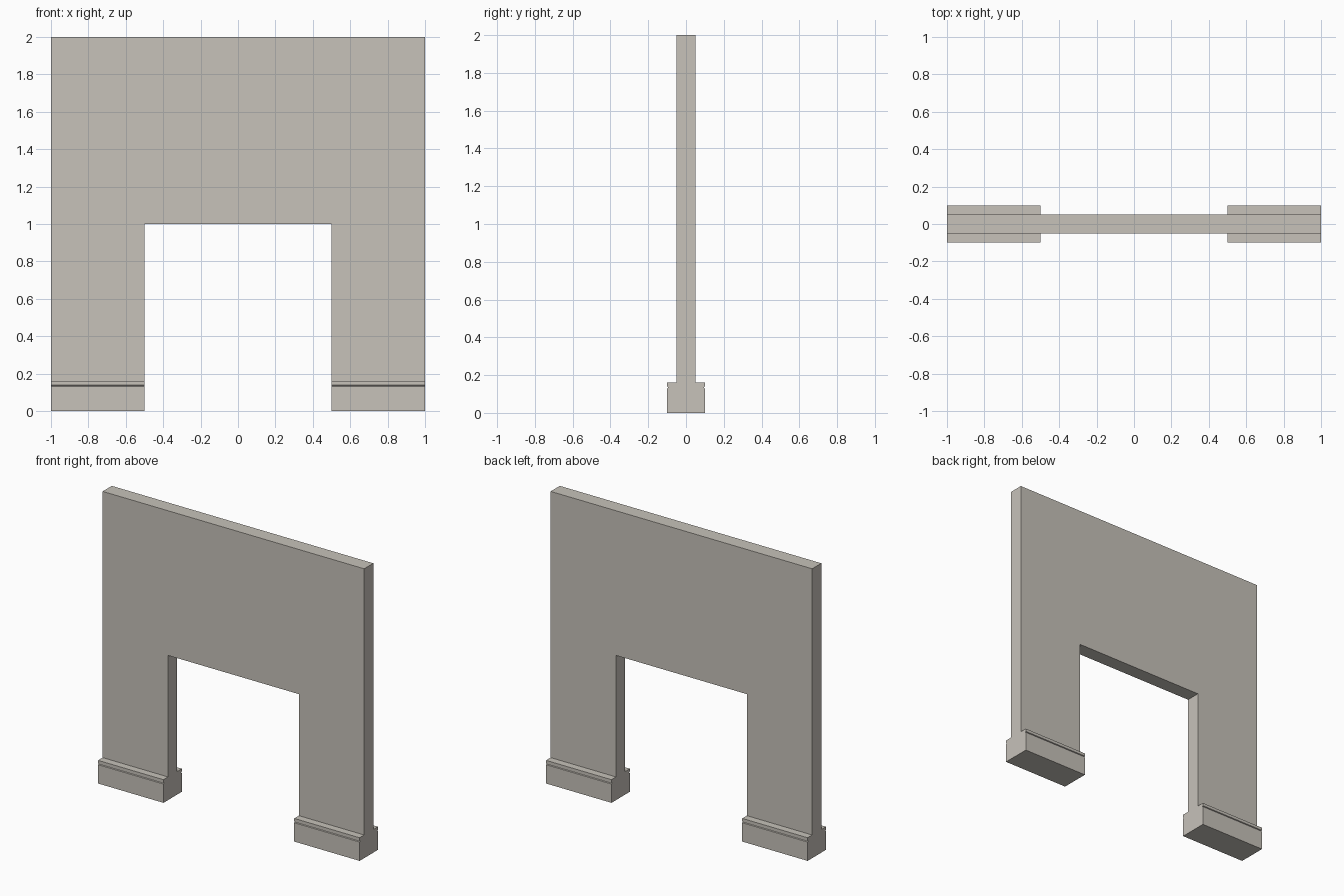
import bpy

if "Cube" in bpy.data.objects:
    bpy.data.objects.remove(bpy.data.objects["Cube"])

stone = bpy.data.materials.new("warm grey")
stone.diffuse_color = (0.57, 0.54, 0.49, 1)
stone.use_nodes = True
stone.node_tree.nodes["Principled BSDF"].inputs["Base Color"].default_value = stone.diffuse_color


def extrude(name, outline, place, a, b):
    """Extrude a closed 2D outline between a and b; place maps (u, v, t) to xyz."""
    n = len(outline)
    verts = [place(u, v, t) for t in (a, b) for u, v in outline]
    faces = [tuple(range(n))[::-1], tuple(range(n, 2 * n))]
    faces += [(i, (i + 1) % n, (i + 1) % n + n, i + n) for i in range(n)]
    mesh = bpy.data.meshes.new(name)
    mesh.from_pydata(verts, [], faces)
    mesh.materials.append(stone)
    obj = bpy.data.objects.new(name, mesh)
    bpy.context.collection.objects.link(obj)
    return obj


# Wall panel with a doorway opening
wall = [(-1, 0), (-0.5, 0), (-0.5, 1), (0.5, 1), (0.5, 0), (1, 0), (1, 2), (-1, 2)]
extrude("wall", wall, lambda u, v, t: (u, -t, v), -0.05, 0.05)

# Skirting blocks on each leg: a grooved profile mirrored front to back
half = [(0.1, 0), (0.1, 0.13), (0.094, 0.133), (0.094, 0.137), (0.1, 0.14),
        (0.1, 0.16), (0.05, 0.16)]
profile = half + [(-y, z) for y, z in reversed(half)]
for side, x in (("left", -1), ("right", 0.5)):
    extrude(side + "_skirting", profile, lambda u, v, t: (t, u, v), x, x + 0.5)
